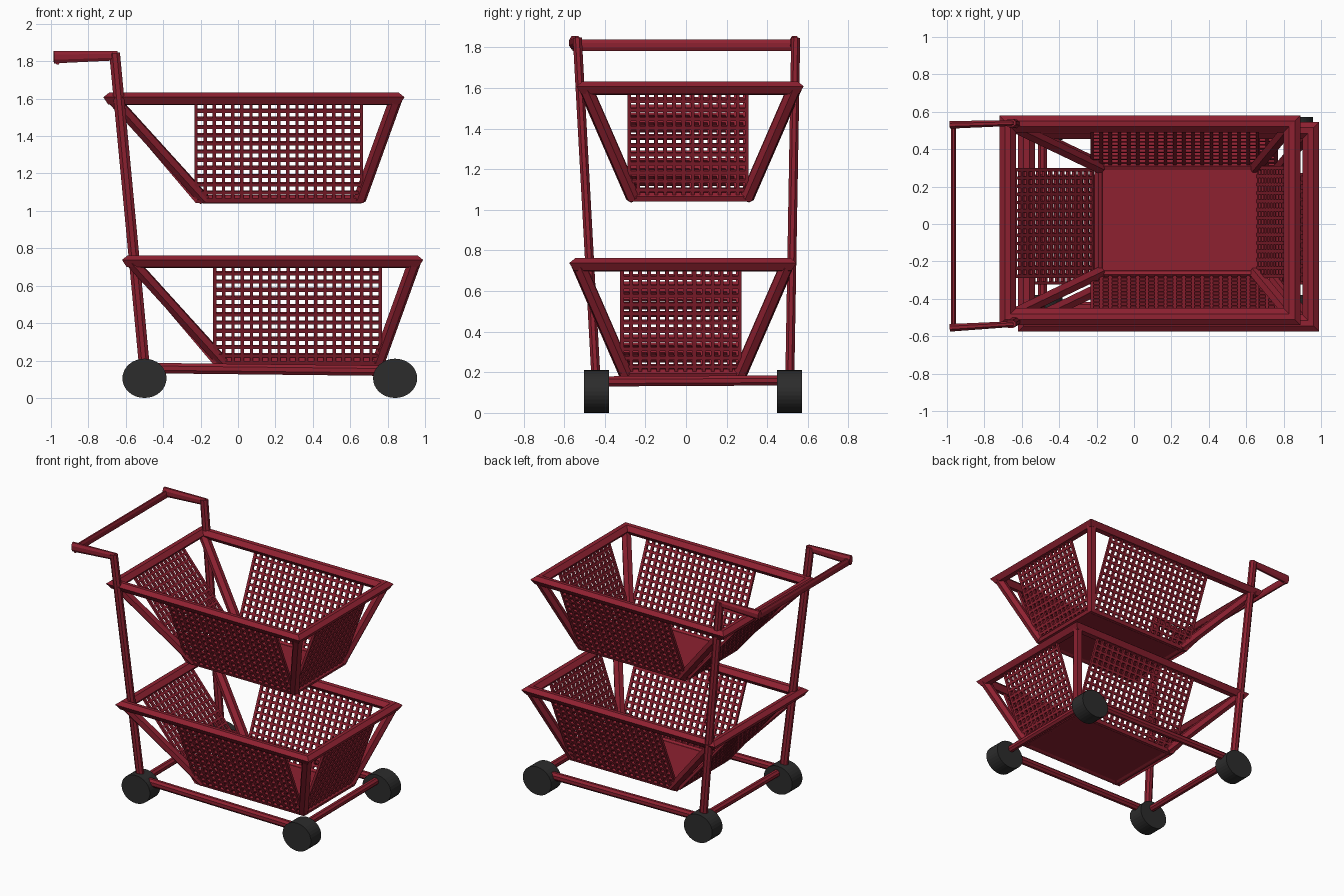
import bpy, bmesh, math
from mathutils import Vector, Matrix

if "Cube" in bpy.data.objects:
    bpy.data.objects.remove(bpy.data.objects["Cube"])


def material(name, color):
    m = bpy.data.materials.new(name)
    m.diffuse_color = color
    m.use_nodes = True
    m.node_tree.nodes["Principled BSDF"].inputs["Base Color"].default_value = m.diffuse_color
    return m


RED = material("red_paint", (0.27, 0.015, 0.03, 1))
BLACK = material("rubber", (0.025, 0.025, 0.025, 1))


def finish(name, bm, mat=RED):
    bmesh.ops.recalc_face_normals(bm, faces=bm.faces)
    me = bpy.data.meshes.new(name)
    bm.to_mesh(me)
    bm.free()
    me.materials.append(mat)
    ob = bpy.data.objects.new(name, me)
    bpy.context.collection.objects.link(ob)
    return ob


def add_bar(bm, a, b, w, h, sides=8, ref=Vector((0, 0, 1)), r_end=1.0):
    """Prism from a to b, half-width w across and half-height h towards ref."""
    a, b = Vector(a), Vector(b)
    d = (b - a).normalized()
    if abs(d.dot(ref)) > 0.97:
        ref = Vector((1, 0, 0))
    side = d.cross(ref).normalized()
    up = side.cross(d)
    rings = []
    for p, s in ((a, 1.0), (b, r_end)):
        ring = []
        for i in range(sides):
            t = 2 * math.pi * (i + 0.5) / sides
            ring.append(bm.verts.new(p + side * w * s * math.cos(t) + up * h * s * math.sin(t)))
        rings.append(ring)
    for i in range(sides):
        j = (i + 1) % sides
        bm.faces.new((rings[0][i], rings[0][j], rings[1][j], rings[1][i]))
    bm.faces.new(rings[0][::-1])
    bm.faces.new(rings[1])


def bar(name, a, b, w, h, **kw):
    bm = bmesh.new()
    add_bar(bm, a, b, w, h, **kw)
    return finish(name, bm)


def ring_frame(name, x0, x1, y0, y1, z, profile):
    """Mitred rectangular frame; profile = (inset, height) points."""
    bm = bmesh.new()
    loops = []
    for sx, sy in ((0, 0), (1, 0), (1, 1), (0, 1)):
        loops.append([bm.verts.new((x1 - i if sx else x0 + i,
                                    y1 - i if sy else y0 + i, z + h)) for i, h in profile])
    n = len(profile)
    for k in range(4):
        A, B = loops[k], loops[(k + 1) % 4]
        for i in range(n):
            j = (i + 1) % n
            bm.faces.new((A[i], B[i], B[j], A[j]))
    return finish(name, bm)


def mesh_panel(name, p, u, v, cols, rows):
    """Grid of thin square bars spanning p + u * [0, 1] + v * [0, 1]."""
    p, u, v = Vector(p), Vector(u), Vector(v)
    n = u.cross(v).normalized()
    bm = bmesh.new()
    r = 0.0125
    for i in range(cols + 1):
        q = p + u * (i / cols)
        add_bar(bm, q, q + v, r, r, sides=4, ref=n)
    for i in range(rows + 1):
        q = p + v * (i / rows)
        add_bar(bm, q, q + u, r, r, sides=4, ref=n)
    return finish(name, bm)


RIM = ((0, 0.008), (0.03, 0.032), (0.06, 0.03), (0.09, 0), (0.06, -0.035), (0.025, -0.03))
FLOOR = ((0, 0.005), (0.02, 0.025), (0.04, 0.015), (0.05, -0.01), (0.03, -0.02), (0.01, -0.018))


def basket(label, o):
    ox, oy, oz = o
    zt, zb = 1.6 + oz, 1.06 + oz
    # rim, floor edge and solid floor
    ring_frame(label + "_rim", -0.72 + ox, 0.89 + ox, -0.54 + oy, 0.58 + oy, zt, RIM)
    ring_frame(label + "_floor_edge", -0.21 + ox, 0.68 + ox, -0.29 + oy, 0.33 + oy, zb, FLOOR)
    bm = bmesh.new()
    bmesh.ops.create_cube(bm, size=1, matrix=Matrix.Translation((0.235 + ox, 0.02 + oy, zb))
                          @ Matrix.Diagonal((0.82, 0.55, 0.025, 1)))
    finish(label + "_floor", bm)
    # sloping corner posts
    bm = bmesh.new()
    for xb, xt in ((-0.18, -0.67), (0.65, 0.845)):
        for yb, yt in ((-0.26, -0.495), (0.30, 0.535)):
            add_bar(bm, (xb + ox, yb + oy, zb), (xt + ox, yt + oy, zt), 0.036, 0.034, sides=6)
    finish(label + "_corner_posts", bm)
    # wire mesh walls
    zl, dz = zb - 0.005, 0.525
    mesh_panel(label + "_front_mesh", (-0.225 + ox, -0.275 + oy, zl), (0.885, 0, 0),
               (0, -0.225, dz), 18, 12)
    mesh_panel(label + "_rear_mesh", (-0.225 + ox, 0.315 + oy, zl), (0.885, 0, 0),
               (0, 0.225, dz), 18, 12)
    mesh_panel(label + "_nose_mesh", (0.655 + ox, -0.28 + oy, zl), (0, 0.58, 0),
               (0.19, 0, dz), 13, 12)
    mesh_panel(label + "_handle_side_mesh", (-0.225 + ox, -0.28 + oy, zl), (0, 0.57, 0),
               (-0.445, 0, dz), 13, 14)


basket("upper_basket", (0, 0, 0))
basket("lower_basket", (0.1, -0.035, -0.87))

# uprights and handle arms
for label, yb, yt, ye in (("front", -0.44, -0.535, -0.555), ("rear", 0.51, 0.54, 0.53)):
    bar(label + "_upright", (-0.495, yb, 0.11), (-0.66, yt, 1.845), 0.024, 0.031,
        ref=Vector((1, 0, 0)))
    bar(label + "_handle_arm", (-0.985, ye, 1.822), (-0.645, yt, 1.83), 0.022, 0.036, r_end=0.75)
bar("handle_grip", (-0.965, -0.56, 1.81), (-0.965, 0.54, 1.81), 0.015, 0.03)

# base frame
for label, y in (("front", -0.44), ("rear", 0.51)):
    bar(label + "_base_rail", (-0.5, y, 0.16), (0.84, y, 0.145), 0.026, 0.03)
for label, x in (("handle_side", -0.49), ("nose", 0.83)):
    bar(label + "_base_rail", (x, -0.44, 0.155), (x, 0.51, 0.16), 0.026, 0.027)

# wheels
for nx, x in (("handle_side", -0.5), ("nose", 0.84)):
    for ny, y in (("front", -0.44), ("rear", 0.51)):
        bm = bmesh.new()
        bmesh.ops.create_cone(bm, cap_ends=True, segments=32, radius1=1, radius2=1, depth=1,
                              matrix=Matrix.Translation((x, y, 0.105))
                              @ Matrix.Diagonal((0.118, 0.122, 0.105, 1))
                              @ Matrix.Rotation(math.pi / 2, 4, 'X'))
        finish(f"{nx}_{ny}_wheel", bm, BLACK)
